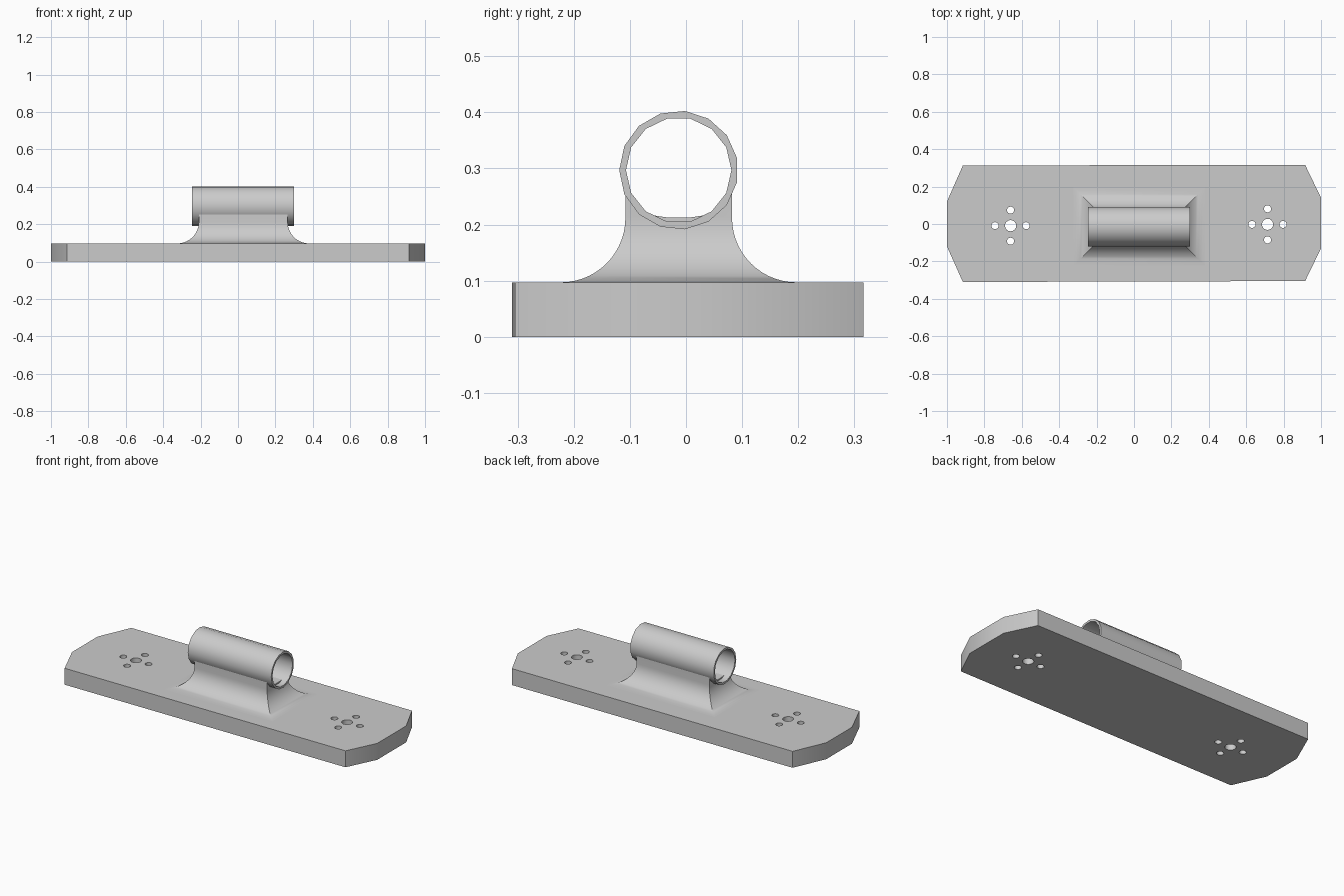
import bpy, bmesh
from math import sin, cos, pi, radians

old = bpy.data.objects.get("Cube")
if old:
    bpy.data.objects.remove(old, do_unlink=True)

grey = bpy.data.materials.new("plain grey")
grey.use_nodes = True
grey.diffuse_color = (0.6, 0.6, 0.6, 1)
grey.node_tree.nodes["Principled BSDF"].inputs["Base Color"].default_value = (0.6, 0.6, 0.6, 1)

TUBE_Y, TUBE_Z = -0.013, 0.297
PLATE_TOP = 0.097


def loft(name, rings):
    """Closed solid through a list of matching rings, capped at both ends."""
    bm = bmesh.new()
    loops = [[bm.verts.new(p) for p in ring] for ring in rings]
    n = len(loops[0])
    for a, b in zip(loops, loops[1:]):
        for i in range(n):
            j = (i + 1) % n
            bm.faces.new((a[i], a[j], b[j], b[i]))
    bm.faces.new(loops[0])
    bm.faces.new(loops[-1])
    bmesh.ops.recalc_face_normals(bm, faces=bm.faces)
    mesh = bpy.data.meshes.new(name)
    bm.to_mesh(mesh)
    bm.free()
    mesh.materials.append(grey)
    obj = bpy.data.objects.new(name, mesh)
    bpy.context.collection.objects.link(obj)
    return obj


def circle(radius, sides):
    return [(radius * cos(pi + 2 * pi * i / sides), radius * sin(pi + 2 * pi * i / sides))
            for i in range(sides)]


def along_x(name, radius, sides, x0, x1, floor=0):
    """Cylinder on the tube axis; floor flattens its underside."""
    return loft(name, [[(x, TUBE_Y + y, max(TUBE_Z + z, floor))
                        for y, z in circle(radius, sides)] for x in (x0, x1)])


def cut(obj, cutter):
    mod = obj.modifiers.new("cut", "BOOLEAN")
    mod.operation = "DIFFERENCE"
    mod.solver = "EXACT"
    mod.object = cutter
    bpy.context.view_layer.objects.active = obj
    bpy.ops.object.modifier_apply(modifier=mod.name)
    bpy.data.objects.remove(cutter, do_unlink=True)


# Base plate with clipped corners
outline = [(-1, -0.12), (-0.915, -0.31), (0.915, -0.305), (1, -0.13),
           (1, 0.14), (0.915, 0.316), (-0.915, 0.313), (-1, 0.12)]
plate = loft("base_plate", [[(x, y, z) for x, y in outline] for z in (0, PLATE_TOP)])

# Two groups of screw holes: one centre hole and four around it
for cx, cy in ((-0.66, -0.009), (0.714, -0.002)):
    holes = [(cx, cy, 0.03)]
    holes += [(cx + 0.083 * cos(k * pi / 2), cy + 0.083 * sin(k * pi / 2), 0.019) for k in range(4)]
    for hx, hy, r in holes:
        cut(plate, loft("hole_cutter", [[(hx + x, hy + y, z) for x, y in circle(r, 16)]
                                        for z in (-0.1, 0.2)]))

# Flared pedestal: rectangle section with a concave fillet down to the plate
FLARE, HALF_X, HALF_Y, MID_X = 0.115, 0.2375, 0.095, 0.028


def section(off, z):
    return [(MID_X + sx * (HALF_X + off), TUBE_Y + sy * (HALF_Y + off), z)
            for sx, sy in ((-1, -1), (1, -1), (1, 1), (-1, 1))]


STEPS = 14
rings = [section(0, 0.26)]
for i in range(STEPS + 1):
    t = pi / 2 * i / STEPS
    rings.append(section(FLARE * (1 - cos(t)), PLATE_TOP + FLARE * (1 - sin(t))))
rings.append(section(FLARE, PLATE_TOP - 0.01))
pedestal = loft("flared_pedestal", rings)
cut(pedestal, along_x("saddle_cutter", 0.1, 14, -0.5, 0.5, floor=0.213))

# Open tube on top
tube = along_x("tube", 0.106, 15, -0.245, 0.3)
cut(tube, along_x("bore_cutter", 0.094, 14, -0.5, 0.5))

# Smooth the curves, keep hard edges
bpy.ops.object.select_all(action="DESELECT")
for obj in (plate, pedestal, tube):
    obj.select_set(True)
bpy.context.view_layer.objects.active = plate
bpy.ops.object.shade_smooth_by_angle(angle=radians(30))
